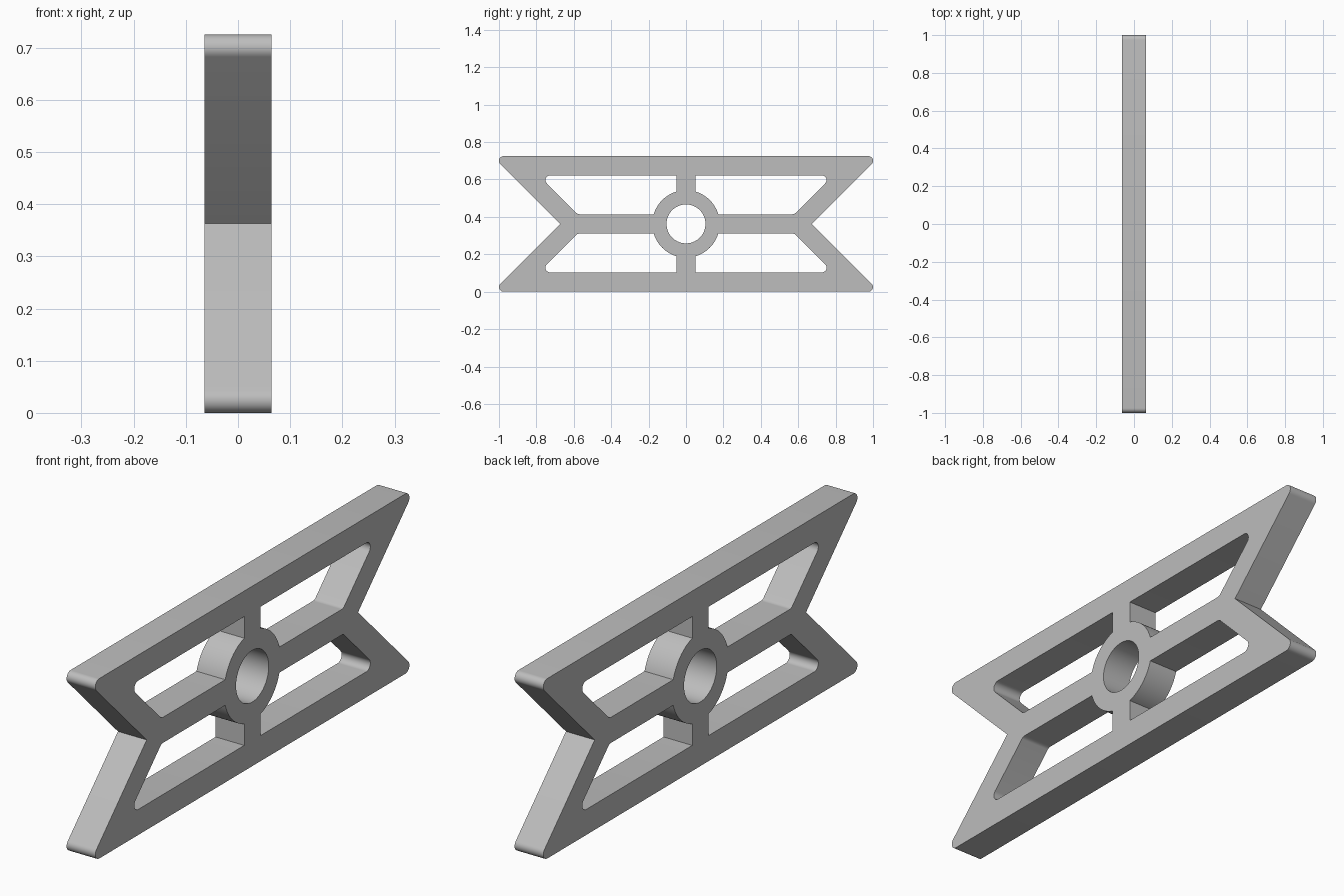
import bpy, bmesh
from math import asin, cos, sin, pi, radians, tan
from mathutils import Matrix, Vector

if "Cube" in bpy.data.objects:
    bpy.data.objects.remove(bpy.data.objects["Cube"], do_unlink=True)

HALF_H = 0.3625      # half height of the frame
HALF_T = 0.064       # half thickness
BAR = 0.0515         # half width of the inner bars
WALL = 0.103         # rim width
HUB, BORE = 0.18, 0.104
ROUND = 0.025        # corner radius

grey = bpy.data.materials.new("plain grey")
grey.use_nodes = True
colour = (0.51, 0.51, 0.51, 1)
grey.diffuse_color = colour
grey.node_tree.nodes["Principled BSDF"].inputs["Base Color"].default_value = colour


def arc(radius, start, end, steps):
    return [Vector((radius * cos(start + (end - start) * i / steps),
                    radius * sin(start + (end - start) * i / steps)))
            for i in range(steps + 1)]


def fillet(before, corner, after, radius=ROUND, steps=10):
    """Points of a tangent arc that replaces a sharp corner."""
    a, b = (before - corner).normalized(), (after - corner).normalized()
    half = a.angle(b) / 2
    centre = corner + (a + b).normalized() * radius / sin(half)
    reach = radius / tan(half)
    p, q = corner + a * reach - centre, corner + b * reach - centre
    turn = p.angle_signed(q)
    return [centre + Matrix.Rotation(-turn * i / steps, 2) @ p for i in range(steps + 1)]


def mirrored(points, sy, sz):
    return [Vector((p.x * sy, p.y * sz)) for p in points]


# Outer outline: a long bar with a V notch in each end
tip = Vector((1 + ROUND * 2 ** 0.5, HALF_H))
notch = Vector((tip.x - HALF_H, 0))
corner = fillet(Vector((0, HALF_H)), tip, notch)
outline = (corner + [notch] + mirrored(corner, 1, -1)[::-1]
           + mirrored(corner, -1, -1) + [-notch] + mirrored(corner, -1, 1)[::-1])

# Window in one quarter, bounded by rim, bars, slanted arm and hub
top = HALF_H - WALL
offset = notch.x - WALL * 2 ** 0.5
inner, outer = Vector((offset + BAR, BAR)), Vector((offset + top, top))
joint = asin(BAR / HUB)
window = (arc(HUB, pi / 2 - joint, joint, 20)
          + fillet(Vector((HUB, BAR)), inner, outer)
          + fillet(inner, outer, Vector((BAR, top)))
          + [Vector((BAR, top))])

loops = [outline, arc(BORE, 0, 2 * pi, 72)[:-1]]
loops += [mirrored(window, sy, sz) for sy in (1, -1) for sz in (1, -1)]

# Filled, extruded profile
curve = bpy.data.curves.new("frame_profile", "CURVE")
curve.dimensions = "2D"
curve.fill_mode = "BOTH"
curve.extrude = HALF_T
for loop in loops:
    spline = curve.splines.new("POLY")
    spline.points.add(len(loop) - 1)
    for point, p in zip(spline.points, loop):
        point.co = (p.x, p.y, 0, 1)
    spline.use_cyclic_u = True
helper = bpy.data.objects.new("profile_helper", curve)
bpy.context.collection.objects.link(helper)
bpy.context.view_layer.update()
mesh = bpy.data.meshes.new_from_object(
    helper.evaluated_get(bpy.context.evaluated_depsgraph_get()))
bpy.data.objects.remove(helper, do_unlink=True)

# Weld, stand upright along y and rest on the ground
bm = bmesh.new()
bm.from_mesh(mesh)
bmesh.ops.remove_doubles(bm, verts=bm.verts, dist=0.0001)
upright = Matrix.Rotation(radians(90), 4, "Z") @ Matrix.Rotation(radians(90), 4, "X")
bm.transform(Matrix.Translation((0, 0, HALF_H)) @ upright)
bmesh.ops.recalc_face_normals(bm, faces=bm.faces)
bm.to_mesh(mesh)
bm.free()

mesh.materials.clear()
mesh.materials.append(grey)
frame = bpy.data.objects.new("notched_frame", mesh)
bpy.context.collection.objects.link(frame)
bpy.context.view_layer.objects.active = frame
frame.select_set(True)
bpy.ops.object.shade_smooth_by_angle(angle=radians(30))
